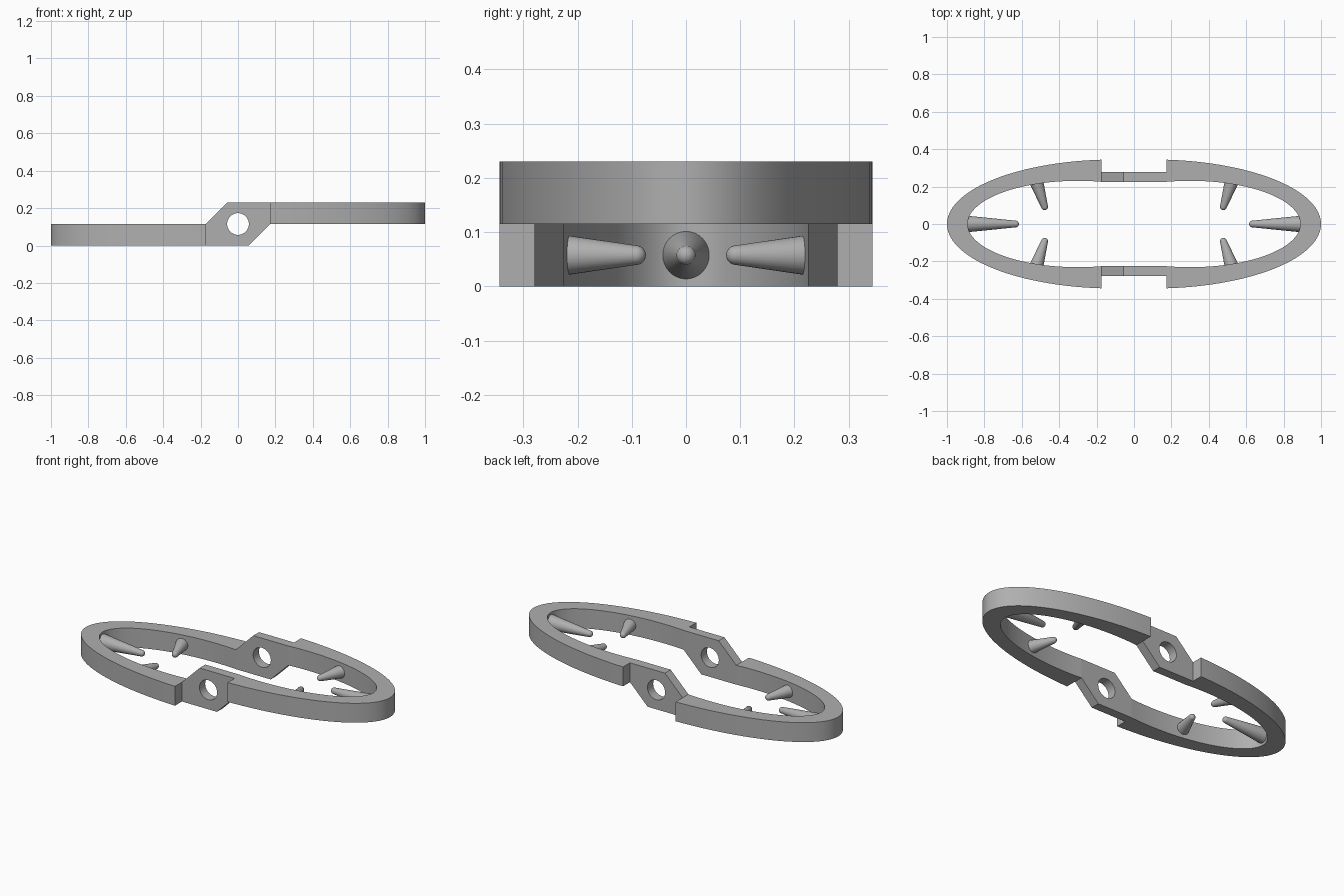
import bpy
import bmesh
from math import sin, cos, acos, pi, radians
from mathutils import Vector

cube = bpy.data.objects.get("Cube")
if cube:
    bpy.data.objects.remove(cube, do_unlink=True)

HEIGHT = 0.23      # full height of both stepped halves
MID = HEIGHT / 2
CUT = 0.173        # where each half ring ends

grey = bpy.data.materials.new("plain grey")
grey.use_nodes = True
grey.diffuse_color = (0.43, 0.43, 0.43, 1)
grey.node_tree.nodes["Principled BSDF"].inputs["Base Color"].default_value = grey.diffuse_color


def finish(obj, bm):
    """Clean the mesh, colour it and shade it."""
    bmesh.ops.remove_doubles(bm, verts=bm.verts, dist=0.0001)
    bmesh.ops.recalc_face_normals(bm, faces=bm.faces)
    bm.to_mesh(obj.data)
    bm.free()
    obj.data.materials.clear()
    obj.data.materials.append(grey)
    bpy.ops.object.select_all(action='DESELECT')
    obj.select_set(True)
    bpy.context.view_layer.objects.active = obj
    bpy.ops.object.shade_smooth_by_angle(angle=radians(30))


def plate(name, outlines, thickness, location, tilt=0):
    """Filled, extruded outline; a second outline inside becomes a hole."""
    curve = bpy.data.curves.new(name, 'CURVE')
    curve.dimensions = '2D'
    curve.fill_mode = 'BOTH'
    curve.extrude = thickness / 2
    for points in outlines:
        spline = curve.splines.new('POLY')
        spline.points.add(len(points) - 1)
        for p, (x, y) in zip(spline.points, points):
            p.co = (x, y, 0, 1)
        spline.use_cyclic_u = True
    obj = bpy.data.objects.new(name, curve)
    bpy.context.collection.objects.link(obj)
    obj.location = location
    obj.rotation_euler.x = tilt
    bpy.ops.object.select_all(action='DESELECT')
    obj.select_set(True)
    bpy.context.view_layer.objects.active = obj
    bpy.ops.object.convert(target='MESH')
    obj = bpy.context.view_layer.objects.active
    bm = bmesh.new()
    bm.from_mesh(obj.data)
    finish(obj, bm)


def arc(centre, a, b, steps=56):
    """Elliptical arc around +x, starting and ending at the cut."""
    end = acos((CUT - centre) / a)
    angles = [end * (2 * i / steps - 1) for i in range(steps + 1)]
    return [(centre + a * cos(t), b * sin(t)) for t in angles]


def prong(name, tip, base, tip_r, base_r):
    """Tapered cone with a rounded tip, turned around its axis."""
    axis = Vector(base) - Vector(tip)
    length = axis.length
    profile = [(tip_r * sin(t), tip_r * (1 - cos(t)))
               for t in [i * pi / 12 for i in range(6)]]
    profile += [(base_r, length), (0, length)]
    bm = bmesh.new()
    verts = [bm.verts.new((r, 0, z)) for r, z in profile]
    edges = [bm.edges.new(pair) for pair in zip(verts, verts[1:])]
    bmesh.ops.spin(bm, geom=verts + edges, cent=(0, 0, 0), axis=(0, 0, 1),
                   angle=2 * pi, steps=32)
    obj = bpy.data.objects.new(name, bpy.data.meshes.new(name))
    bpy.context.collection.objects.link(obj)
    obj.location = tip
    obj.rotation_euler = axis.to_track_quat('Z', 'Y').to_euler()
    finish(obj, bm)


# Half rings at two levels, each with three inward prongs
half = arc(0.1, 0.9, 0.345) + arc(0.3, 0.59, 0.231)[::-1]
for side, word in ((1, "left"), (-1, "right")):
    z = MID + side * MID / 2
    plate(word + "_half_ring", [[(side * x, y) for x, y in half]], MID, (0, 0, z))
    prong(word + "_end_prong", (side * 0.615, 0, z), (side * 0.93, 0, z), 0.018, 0.048)
    for y, place in ((-1, "front"), (1, "back")):
        prong(f"{word}_{place}_prong", (side * 0.472, y * 0.075, z),
              (side * 0.53, y * 0.25, z), 0.018, 0.041)

# Pivot lugs with a round hole, joining the two halves
corners = [(-CUT, -MID), (0.057, -MID), (CUT, 0)]
lug = corners + [(-x, -y) for x, y in corners]
hole = [(0.058 * cos(i * pi / 24), 0.058 * sin(i * pi / 24)) for i in range(48)]
for y, place in ((-1, "front"), (1, "back")):
    plate(place + "_pivot_lug", [lug, hole], 0.054, (0, y * 0.252, MID), pi / 2)
